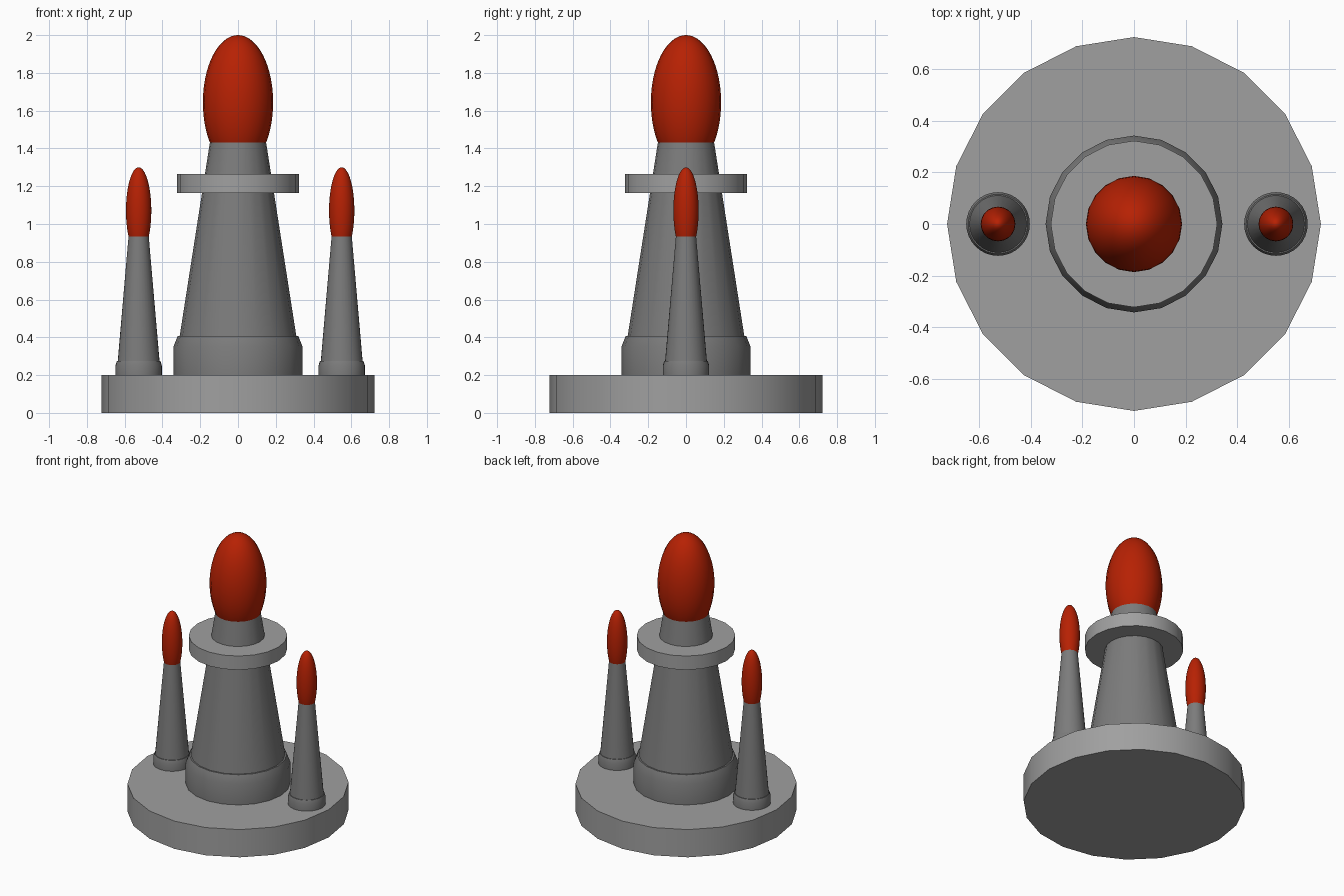
import bpy, math

if "Cube" in bpy.data.objects:
    bpy.data.objects.remove(bpy.data.objects["Cube"])


def material(name, colour):
    mat = bpy.data.materials.new(name)
    mat.diffuse_color = (*colour, 1)
    mat.use_nodes = True
    mat.node_tree.nodes["Principled BSDF"].inputs["Base Color"].default_value = mat.diffuse_color
    return mat


red = material("red_tip", (0.47, 0.015, 0.001))
grey = material("stone_grey", (0.35, 0.35, 0.35))
dark = material("dark_grey", (0.2, 0.2, 0.2))


def lathe(name, profile, sides, mat, x=0.0):
    """Closed solid of revolution from (radius, z) points, bottom to top."""
    verts, faces = [], []
    for r, z in profile:
        for i in range(sides):
            a = 2 * math.pi * i / sides
            verts.append((r * math.cos(a), r * math.sin(a), z))
    for k in range(len(profile) - 1):
        for i in range(sides):
            j = (i + 1) % sides
            faces.append((k * sides + i, k * sides + j,
                          (k + 1) * sides + j, (k + 1) * sides + i))
    top = (len(profile) - 1) * sides
    faces.append(tuple(reversed(range(sides))))
    faces.append(tuple(range(top, top + sides)))
    mesh = bpy.data.meshes.new(name)
    mesh.from_pydata(verts, [], faces)
    mesh.materials.append(mat)
    obj = bpy.data.objects.new(name, mesh)
    bpy.context.collection.objects.link(obj)
    obj.location.x = x
    bpy.context.view_layer.objects.active = obj
    obj.select_set(True)
    bpy.ops.object.shade_smooth_by_angle(angle=math.radians(30))
    obj.select_set(False)


def egg(name, radius, half_height, z, sides, x=0.0):
    """Red stretched sphere."""
    bpy.ops.mesh.primitive_uv_sphere_add(segments=sides, ring_count=32, radius=1,
                                         location=(x, 0, z))
    obj = bpy.context.object
    obj.name = name
    obj.scale = (radius, radius, half_height)
    bpy.ops.object.transform_apply(location=False, rotation=False, scale=True)
    bpy.ops.object.shade_smooth()
    obj.data.materials.append(red)
    obj.select_set(False)


# Round base plate
lathe("base", [(0.723, 0), (0.723, 0.2)], 20, grey)

# Large central tower: foot, tapered shaft, collar, tip
lathe("tower_foot", [(0.342, 0.2), (0.342, 0.35), (0.319, 0.407)], 20, dark)
lathe("tower_shaft", [(0.309, 0.405), (0.146, 1.45)], 20, dark)
lathe("tower_collar", [(0.322, 1.165), (0.322, 1.265)], 20, grey)
egg("tower_tip", 0.186, 0.356, 1.644, 20)

# Slim towers on either side
for side, x in (("left", -0.526), ("right", 0.549)):
    lathe(side + "_foot", [(0.123, 0.2), (0.123, 0.25), (0.115, 0.275)], 32, dark, x)
    lathe(side + "_shaft", [(0.111, 0.27), (0.053, 0.94)], 32, dark, x)
    egg(side + "_tip", 0.067, 0.229, 1.071, 32, x)
